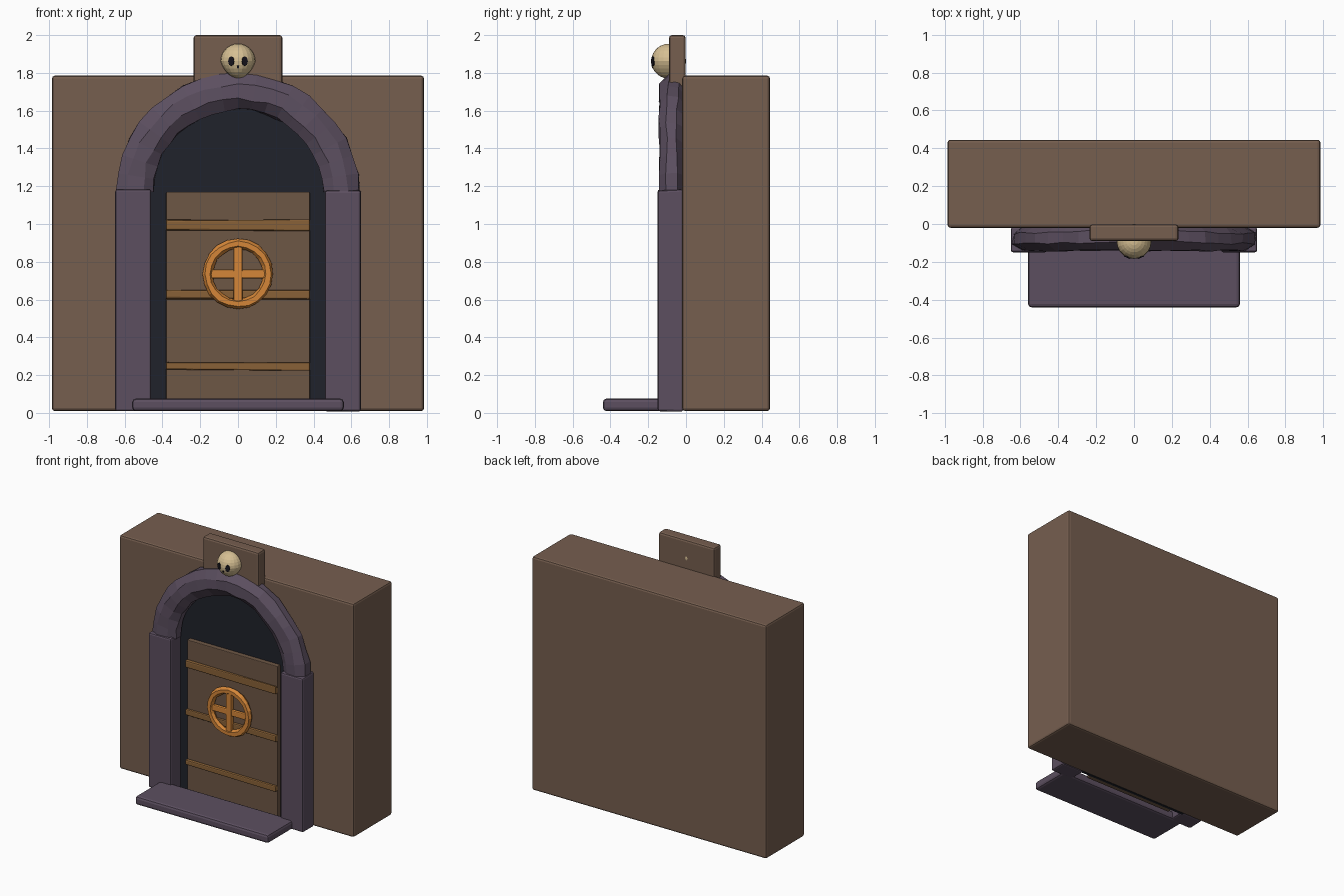
import bpy, bmesh, math, random
from mathutils import Vector, Matrix

random.seed(4)
cube = bpy.data.objects.get("Cube")
if cube:
    bpy.data.objects.remove(cube, do_unlink=True)


def material(name, r, g, b):
    m = bpy.data.materials.new(name)
    m.use_nodes = True
    m.diffuse_color = (r, g, b, 1)
    m.node_tree.nodes["Principled BSDF"].inputs["Base Color"].default_value = (r, g, b, 1)
    return m


WALL = material("wall brown", 0.18, 0.112, 0.078)
STONE = material("purple stone", 0.107, 0.078, 0.117)
DARK = material("dark opening", 0.014, 0.016, 0.024)
WOOD = material("door wood", 0.155, 0.095, 0.06)
TRIM = material("trim wood", 0.25, 0.12, 0.038)
ORANGE = material("orange metal", 0.66, 0.24, 0.04)
BONE = material("bone", 0.67, 0.52, 0.29)
BLACK = material("eye black", 0.008, 0.007, 0.012)


def finish(name, bm, mat, bevel=0):
    bmesh.ops.recalc_face_normals(bm, faces=bm.faces)
    me = bpy.data.meshes.new(name)
    bm.to_mesh(me)
    bm.free()
    me.materials.append(mat)
    ob = bpy.data.objects.new(name, me)
    bpy.context.collection.objects.link(ob)
    if bevel:
        mod = ob.modifiers.new("edge bevel", 'BEVEL')
        mod.width, mod.segments = bevel, 2
    return ob


def box(name, xs, ys, zs, mat, bevel=0.01, jitter=0):
    bm = bmesh.new()
    bmesh.ops.create_cube(bm, size=1)
    for v in bm.verts:
        v.co = Vector([(a + b) / 2 + c * (b - a) for (a, b), c in zip((xs, ys, zs), v.co)])
        v.co.z += random.uniform(-jitter, jitter)
    return finish(name, bm, mat, bevel)


def sweep(name, rings, mat, closed):
    """Skin a list of equal vertex rings; cap the ends when open."""
    bm = bmesh.new()
    loops = [[bm.verts.new(p) for p in ring] for ring in rings]
    n = len(loops[0])
    for i in range(len(loops) if closed else len(loops) - 1):
        a, b = loops[i], loops[(i + 1) % len(loops)]
        for j in range(n):
            k = (j + 1) % n
            bm.faces.new((a[j], a[k], b[k], b[j]))
    if not closed:
        bm.faces.new(loops[0])
        bm.faces.new(loops[-1])
    return finish(name, bm, mat)


# Wall and crest plate
box("wall", (-0.985, 0.985), (-0.02, 0.445), (0.01, 1.785), WALL, 0.015)
box("crest_plate", (-0.235, 0.235), (-0.09, -0.002), (1.72, 2.0), WALL, 0.015)

# Dark arched opening behind the door
SPRING = 1.18
outline = [(-0.48, 0.012), (0.48, 0.012)]
for i in range(25):
    t = math.pi * i / 24
    outline.append((0.48 * math.cos(t), SPRING + 0.47 * math.sin(t)))
sweep("dark_opening", [[(x, y, z) for x, z in outline] for y in (-0.035, -0.015)], DARK, False)

# Rough stone arch, an octagonal section with uneven corners
rings = []
STEPS, SIDES = 20, 8
for i in range(STEPS + 1):
    t = math.pi * i / STEPS
    depth = 0.065 + 0.022 * max(0, math.sin(t)) ** 8
    ring = []
    for j in range(SIDES):
        a = 2 * math.pi * (j + 0.5) / SIDES
        across, out = 0.095 * math.cos(a) / 0.924, depth * math.sin(a) / 0.924
        across += random.uniform(-0.008, 0.008)
        out += random.uniform(-0.006, 0.004)
        ring.append(((0.545 + across) * math.cos(t), -0.14 + depth + out,
                     SPRING - 0.01 + (0.53 + across) * math.sin(t)))
    rings.append(ring)
sweep("stone_arch", rings, STONE, False)

# Pillars and doorstep
for side, s in (("left", 1), ("right", -1)):
    box(side + "_pillar", sorted((s * 0.46, s * 0.65)), (-0.15, -0.015),
        (0.01, SPRING), STONE, 0.012, 0.004)
box("doorstep", (-0.56, 0.56), (-0.44, -0.12), (0.01, 0.075), STONE, 0.018)

# Door leaf with three uneven cross bars
box("door", (-0.38, 0.38), (-0.07, -0.03), (0.012, 1.17), WOOD, 0.005)
for name, z, h in (("upper", 0.995, 0.05), ("middle", 0.625, 0.045), ("lower", 0.243, 0.04)):
    box(name + "_door_bar", (-0.382, 0.382), (-0.092, -0.065), (z - h / 2, z + h / 2),
        TRIM, 0.008, 0.007)

# Wheel ornament: hexagonal rim and crossed spokes
HUB = Vector((0, -0.1, 0.735))
rim = []
for i in range(20):
    t = 2 * math.pi * i / 20
    ring = []
    for j in range(6):
        a = math.pi * j / 3
        r = 0.16 + 0.027 * math.cos(a) + random.uniform(-0.003, 0.003)
        ring.append(HUB + Vector((r * math.cos(t), 0.025 * math.sin(a), r * math.sin(t))))
    rim.append(ring)
sweep("wheel_rim", rim, ORANGE, True)
box("wheel_upright_spoke", (-0.024, 0.024), (-0.115, -0.085), (0.585, 0.885), ORANGE, 0.007)
box("wheel_cross_spoke", (-0.15, 0.15), (-0.112, -0.085), (0.712, 0.758), ORANGE, 0.007)

# Skull, narrowed toward the jaw
bm = bmesh.new()
bmesh.ops.create_uvsphere(bm, u_segments=20, v_segments=14, radius=0.092)
for v in bm.verts:
    if v.co.z < 0:
        v.co.x *= 1 + 2.5 * v.co.z
    v.co += Vector((0, -0.092, 1.862))
finish("skull", bm, BONE)

# Eye sockets and nose as thin discs lying on the skull
for name, x, z, w, h in (("left_eye", 0.036, 0.0, 0.017, 0.026),
                         ("right_eye", -0.036, 0.0, 0.017, 0.026),
                         ("nose", 0, -0.03, 0.006, 0.009)):
    normal = Vector((x, -math.sqrt(0.092 ** 2 - x * x - z * z), z)).normalized()
    bm = bmesh.new()
    bmesh.ops.create_cone(bm, cap_ends=True, segments=8, radius1=1, radius2=1, depth=0.008)
    bmesh.ops.scale(bm, vec=(w, h, 1), verts=bm.verts)
    spot = Matrix.Translation(Vector((0, -0.092, 1.862)) + normal * 0.09)
    bmesh.ops.transform(bm, matrix=spot @ normal.to_track_quat('Z', 'Y').to_matrix().to_4x4(),
                        verts=bm.verts)
    finish(name, bm, BLACK)
